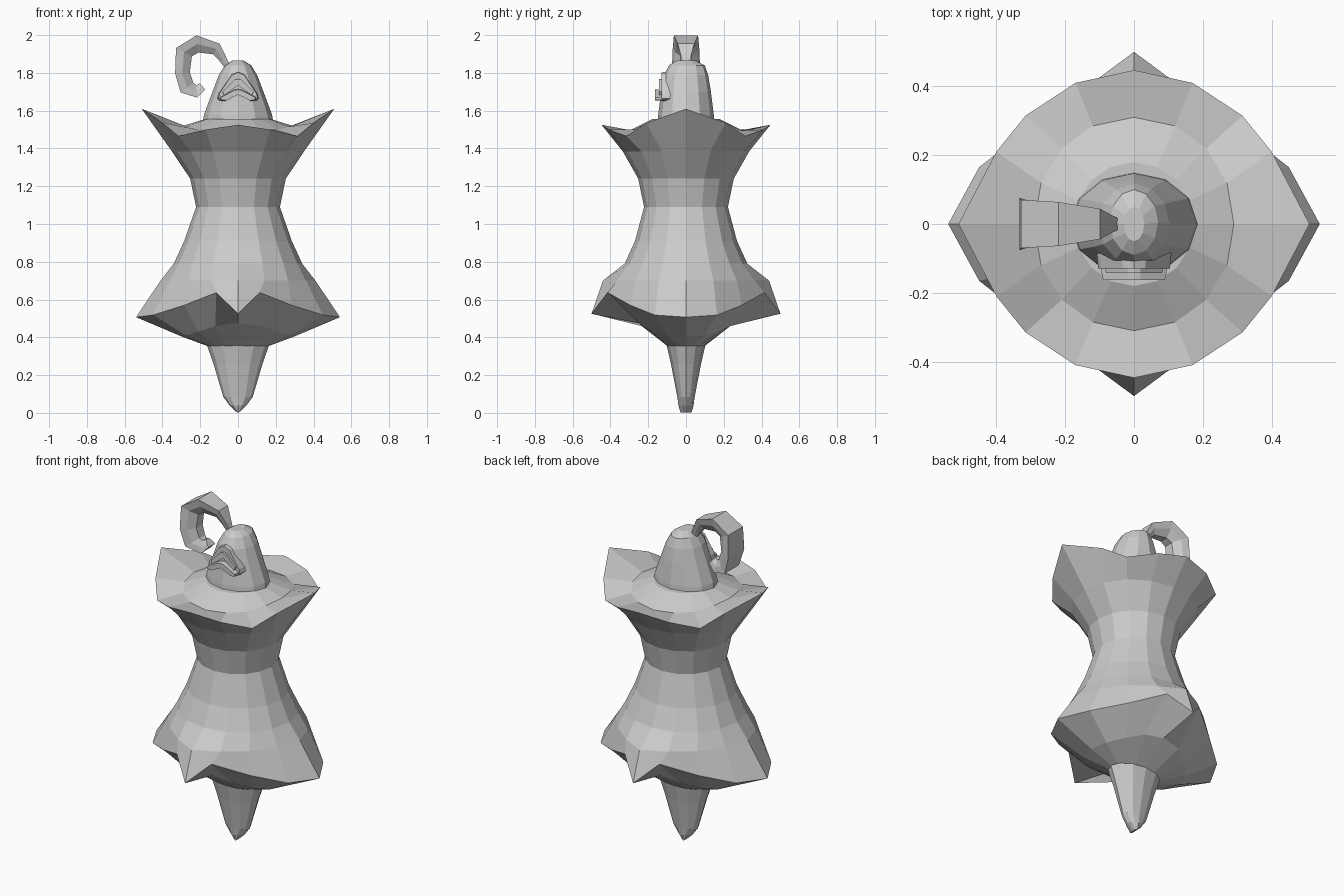
import bpy
import bmesh
from math import sin, cos, pi, atan2

if "Cube" in bpy.data.objects:
    bpy.data.objects.remove(bpy.data.objects["Cube"])


def loft(name, rings):
    """Skin a stack of equal-length rings, cap both ends, face outward."""
    n = len(rings[0])
    verts = [p for r in rings for p in r]
    faces = [(k * n + i, k * n + (i + 1) % n, (k + 1) * n + (i + 1) % n, (k + 1) * n + i)
             for k in range(len(rings) - 1) for i in range(n)]
    faces.append(tuple(reversed(range(n))))
    faces.append(tuple((len(rings) - 1) * n + i for i in range(n)))
    me = bpy.data.meshes.new(name)
    me.from_pydata(verts, [], faces)
    bm = bmesh.new()
    bm.from_mesh(me)
    bmesh.ops.recalc_face_normals(bm, faces=bm.faces)
    bm.to_mesh(me)
    bm.free()
    ob = bpy.data.objects.new(name, me)
    bpy.context.collection.objects.link(ob)
    return ob


def oval(rx, ry, z, n=16, cy=0):
    return [(rx * cos(2 * pi * i / n), cy + ry * sin(2 * pi * i / n), z) for i in range(n)]


def quarter(q):
    """Mirror five points (from +x to +y) into a full 16-point ring."""
    half = q + [(-x, y, z) for x, y, z in reversed(q[:-1])]
    return half + [(x, -y, z) for x, y, z in reversed(half[1:-1])]


# Robe: underside, pointed hem, waist, flared pointed collar, collar inside
under = quarter([(.30, 0, .405), (.28, .10, .41), (.21, .18, .43), (.12, .235, .46), (0, .25, .475)])
hem = quarter([(.54, 0, .507), (.45, .165, .518), (.285, .295, .57), (.115, .415, .637), (0, .5, .525)])
flare = quarter([(.41, 0, .70), (.36, .145, .70), (.265, .27, .70), (.14, .365, .70), (0, .44, .70)])
rim = quarter([(.51, 0, 1.61), (.40, .21, 1.535), (.315, .315, 1.465), (.17, .41, 1.50), (0, .447, 1.525)])
inside = quarter([(.29, 0, 1.52), (.27, .12, 1.515), (.21, .22, 1.50), (.12, .285, 1.495), (0, .31, 1.49)])
loft("robe", [
    oval(.165, .10, .355), under, hem, flare,
    oval(.34, .325, .79), oval(.285, .27, .91), oval(.222, .222, 1.09),
    oval(.253, .253, 1.24), oval(.35, .335, 1.385), rim,
    inside, oval(.175, .18, 1.555)])

# Single tapering leg ending in a narrow wedge
loft("leg", [
    oval(.006, .03, .003, 12), oval(.045, .04, .04, 12), oval(.078, .046, .085, 12),
    oval(.13, .08, .26, 12), oval(.165, .103, .36, 12)])

# Bell-shaped head
loft("head", [
    oval(.188, .15, 1.53, 12), oval(.18, .147, 1.58, 12), oval(.135, .132, 1.70, 12),
    oval(.103, .118, 1.785, 12), oval(.07, .095, 1.84, 12, .005), oval(.03, .05, 1.865, 12)])


def plate(name, outline, y0, y1, shrink=1.0):
    """Mirror an x/z half outline and extrude it along y."""
    pts = outline + [(-x, z) for x, z in reversed(outline) if x > 0]
    zc = sum(z for _, z in pts) / len(pts)
    loft(name, [[(x, y0, z) for x, z in pts],
                [(x * shrink, y1, zc + (z - zc) * shrink) for x, z in pts]])


# Face mask with brow and muzzle chevrons
plate("mask", [(0, 1.652), (.09, 1.648), (.112, 1.662), (.105, 1.69), (.035, 1.795), (0, 1.81)],
      -.06, -.13, .93)
plate("brow", [(0, 1.735), (.075, 1.68), (.085, 1.70), (.02, 1.765), (0, 1.77)], -.11, -.142, .96)
plate("muzzle", [(0, 1.685), (.07, 1.652), (.10, 1.655), (.10, 1.67), (.02, 1.712), (0, 1.715)],
      -.11, -.163, .9)

# Curled plume: centre x, z, thickness, half width for each section
path = [(-.055, 1.83, .03, .014), (-.078, 1.87, .04, .024), (-.115, 1.927, .065, .044),
        (-.215, 1.953, .092, .064), (-.286, 1.91, .095, .07), (-.294, 1.80, .078, .076),
        (-.270, 1.722, .085, .066), (-.218, 1.702, .066, .045), (-.188, 1.728, .045, .03)]
rings = []
for k, (x, z, t, w) in enumerate(path):
    a, b = path[max(k - 1, 0)], path[min(k + 1, len(path) - 1)]
    ang = atan2(b[1] - a[1], b[0] - a[0])
    nx, nz = sin(ang), -cos(ang)  # points to the outside of the curl
    section = [(-.5, w * .4), (0, w * .85), (.5, w), (.5, -w), (0, -w * .85), (-.5, -w * .4)]
    rings.append([(x + nx * t * s, y, z + nz * t * s) for s, y in section])
loft("plume", rings)
